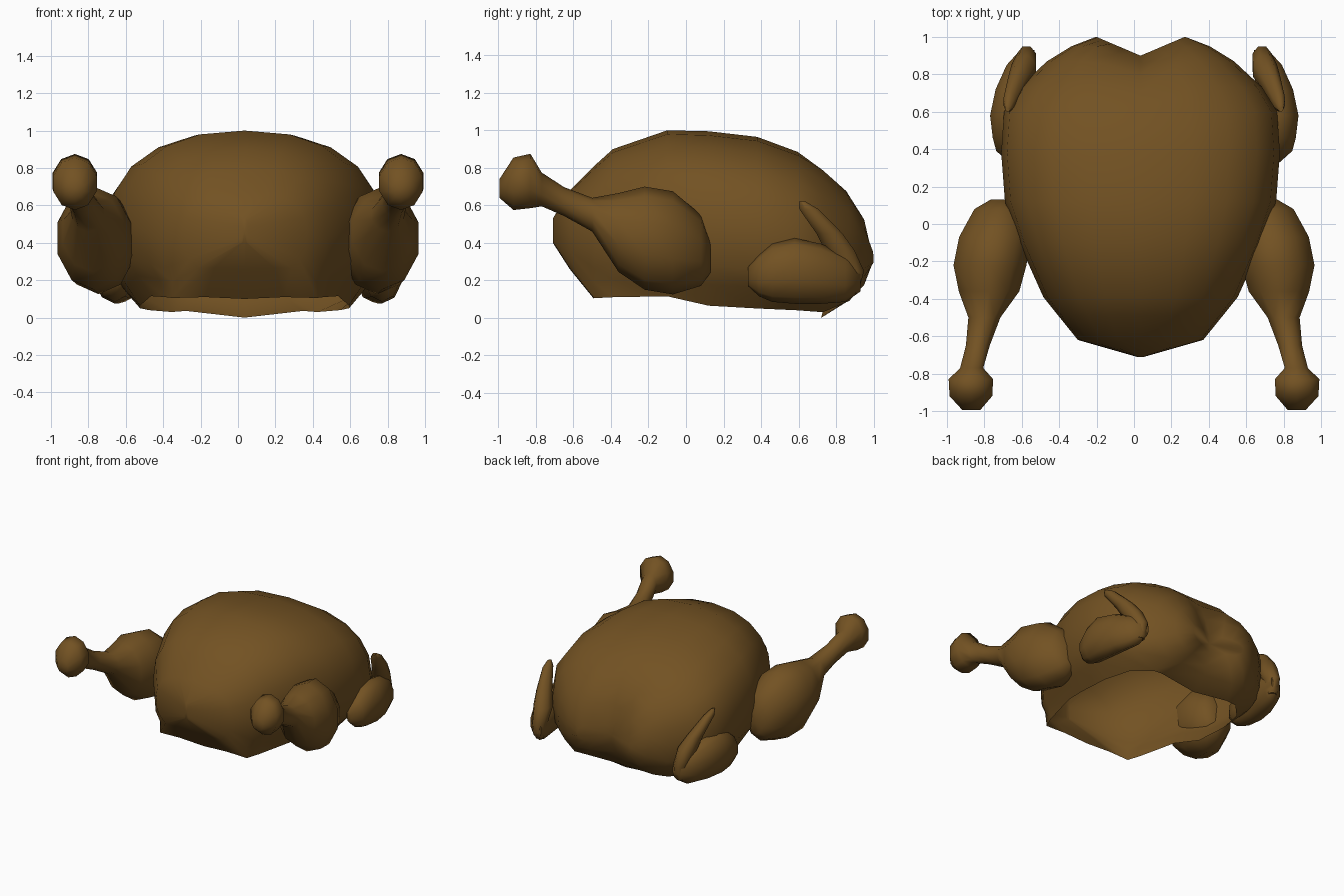
import bpy, bmesh, math
from mathutils import Vector

if "Cube" in bpy.data.objects:
    bpy.data.objects.remove(bpy.data.objects["Cube"])

skin = bpy.data.materials.new("roasted brown")
skin.diffuse_color = (0.17, 0.084, 0.0165, 1)
skin.use_nodes = True
skin.node_tree.nodes["Principled BSDF"].inputs["Base Color"].default_value = skin.diffuse_color


def spow(v, e):
    return math.copysign(abs(v) ** e, v)


def finish(bm, name, recalc=True):
    if recalc:
        bmesh.ops.recalc_face_normals(bm, faces=bm.faces[:])
    me = bpy.data.meshes.new(name)
    bm.to_mesh(me)
    bm.free()
    me.materials.append(skin)
    ob = bpy.data.objects.new(name, me)
    bpy.context.collection.objects.link(ob)
    bpy.ops.object.select_all(action='DESELECT')
    ob.select_set(True)
    bpy.context.view_layer.objects.active = ob
    bpy.ops.object.shade_smooth_by_angle(angle=math.radians(70))
    return ob


def loft(rings):
    """Skin a list of point rings and close both ends with fans."""
    bm = bmesh.new()
    rows = [[bm.verts.new(p) for p in r] for r in rings]
    n = len(rows[0])
    for a, b in zip(rows, rows[1:]):
        for i in range(n):
            j = (i + 1) % n
            bm.faces.new((a[i], a[j], b[j], b[i]))
    for row in (rows[0], rows[-1]):
        mid = bm.verts.new(sum((v.co for v in row), Vector()) / n)
        for i in range(n):
            bm.faces.new((row[i], row[(i + 1) % n], mid))
    return bm


def limb(name, rows, side, centre, upright=False, n=10):
    """Limb through rows of (station, x, other, rx, r_other)."""
    rings = []
    for s, x, o, rx, ro in rows:
        ring = []
        for k in range(n):
            a = 2 * math.pi * (k + 0.5) / n
            px = centre + side * (x - centre + rx * math.cos(a))
            po = o + ro * math.sin(a)
            ring.append(Vector((px, po, s) if upright else (px, s, po)))
        rings.append(ring)
    finish(loft(rings), name)


# Body: rows of (y, half width, bottom, top, rim width factor)
BODY = [(-.71, .02, .40, .53, .6), (-.62, .335, .26, .68, .75), (-.49, .44, .10, .81, .88),
        (-.39, .52, .105, .90, .82), (-.10, .65, .11, 1.0, .77), (.12, .725, .06, .995, .77),
        (.38, .745, .045, .965, .75), (.60, .73, .035, .885, .70), (.73, .65, .025, .805, .60),
        (.87, .50, .085, .69, .7), (.95, .37, .17, .56, .75), (1.0, .24, .26, .40, .77)]
N = 20
rings = []
for y, hw, zb, zt, rim in BODY:
    zc = zb + 0.45 * (zt - zb)
    ring = []
    for k in range(N):
        a = 2 * math.pi * k / N
        c, s = math.sin(a), math.cos(a)
        e = 2 / 2.35 if s > 0 else 2 / 3.2
        x = hw * spow(c, e)
        z = zc + (zt - zc if s > 0 else zc - zb) * spow(s, e)
        if k in (8, 12):        # rim of the open underside
            x, z = math.copysign(rim * hw, c), zb + 0.005
        if k == 10 and y == .73:
            z = 0
        # cleft between the two rear lobes, fading towards the underside
        ramp = min(1, max(0, (y - 0.55) / 0.4)) ** 1.5
        if s < -0.3 and y < 0.9:
            ramp *= 0.3
        dy = 0.1 * ramp * max(0, 1 - abs(x) / 0.235)
        ring.append(Vector((0.035 + x, y - dy, z)))
    rings.append(ring)
body = loft(rings)
for v in body.verts:
    if v.co.y > 0.9 and len(v.link_edges) == N:
        v.co.y = 0.9
bmesh.ops.recalc_face_normals(body, faces=body.faces[:])
# the underside is open from the front slope to the rear curl
body.faces.ensure_lookup_table()
hole = [body.faces[r * N + k] for r in range(2, 8) for k in range(8, 12)]
bmesh.ops.delete(body, geom=hole, context='FACES')
finish(body, "body", recalc=False)

DRUMSTICK = [(.13, .71, .33, .06, .09), (.08, .72, .36, .14, .19),
             (-.07, .745, .40, .20, .275), (-.22, .77, .425, .205, .275),
             (-.36, .775, .455, .17, .21), (-.50, .80, .55, .09, .09),
             (-.65, .835, .62, .067, .077), (-.77, .868, .685, .065, .09),
             (-.83, .872, .73, .125, .145), (-.92, .872, .715, .12, .14),
             (-.995, .87, .69, .05, .05)]
WING = [(.33, .76, .22, .02, .05), (.39, .77, .225, .08, .11),
        (.46, .77, .24, .10, .155), (.58, .77, .25, .115, .175),
        (.72, .75, .235, .105, .16), (.85, .715, .21, .08, .125),
        (.93, .68, .21, .04, .07)]
TIP = [(.13, .685, .89, .03, .03), (.25, .685, .885, .055, .07),
       (.36, .70, .82, .07, .085), (.45, .73, .765, .055, .075),
       (.58, .775, .655, .035, .055), (.62, .785, .62, .015, .02)]
for side, label in ((1, "right"), (-1, "left")):
    limb(label + "_drumstick", DRUMSTICK, side, 0)
    limb(label + "_wing", WING, side, 0.055)
    limb(label + "_wing_tip", TIP, side, 0.055, upright=True, n=8)
